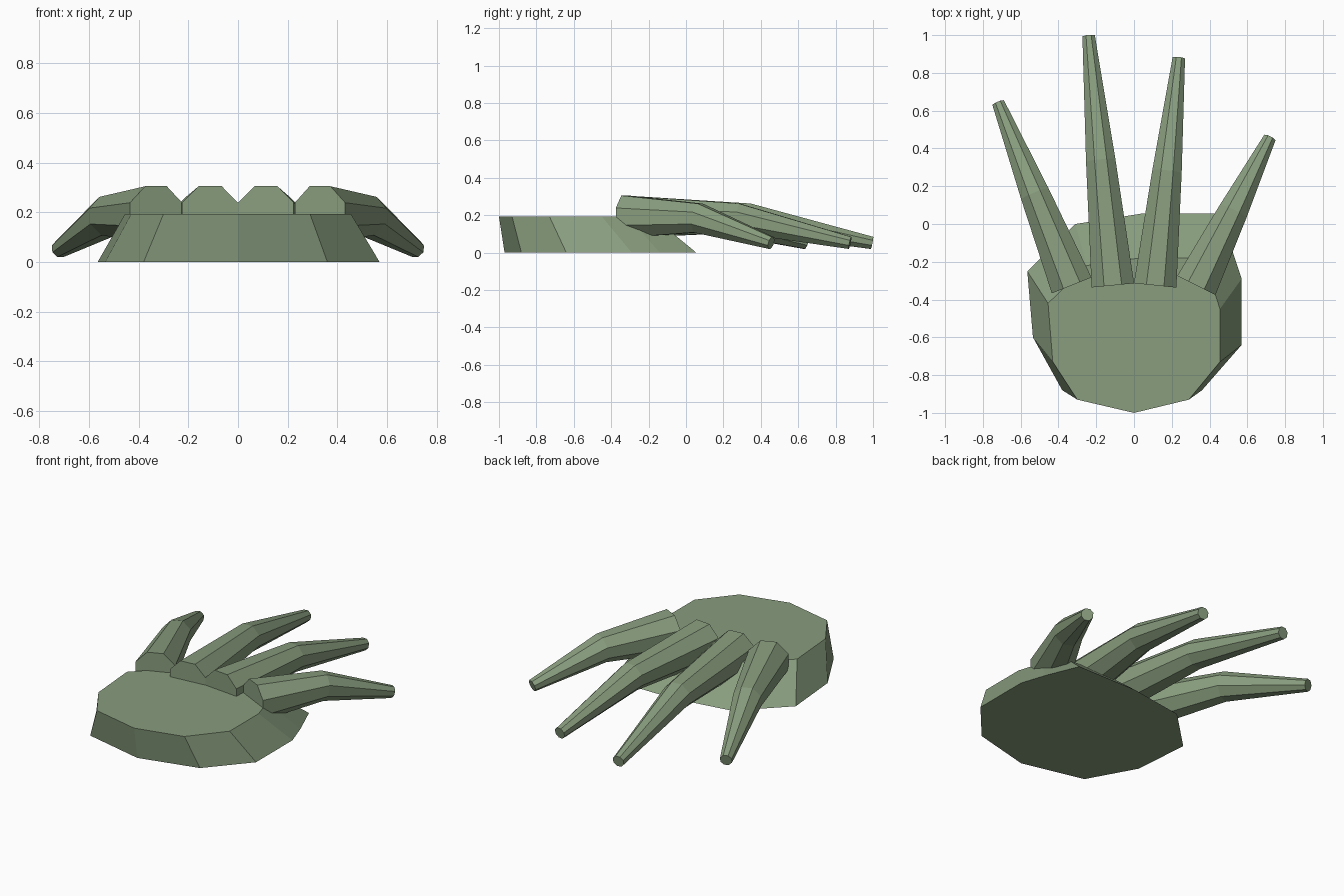
import bpy, bmesh, math
from mathutils import Vector

if "Cube" in bpy.data.objects:
    bpy.data.objects.remove(bpy.data.objects["Cube"])

green = bpy.data.materials.new("sage green")
green.diffuse_color = (0.25, 0.34, 0.21, 1)
green.use_nodes = True
green.node_tree.nodes["Principled BSDF"].inputs["Base Color"].default_value = green.diffuse_color


def loft(name, rings):
    """Skin a list of equal-length rings and cap both ends."""
    bm = bmesh.new()
    loops = [[bm.verts.new(p) for p in ring] for ring in rings]
    for a, b in zip(loops, loops[1:]):
        for i in range(len(a)):
            j = (i + 1) % len(a)
            bm.faces.new((a[i], a[j], b[j], b[i]))
    bm.faces.new(loops[0][::-1])
    bm.faces.new(loops[-1])
    bmesh.ops.recalc_face_normals(bm, faces=bm.faces)
    mesh = bpy.data.meshes.new(name)
    bm.to_mesh(mesh)
    bm.free()
    mesh.materials.append(green)
    obj = bpy.data.objects.new(name, mesh)
    bpy.context.collection.objects.link(obj)
    return obj


# Palm: tapered slab with an uneven eleven-sided outline
palm_bottom = [(0, -.97), (.36, -.88), (.57, -.64), (.57, -.29), (.52, -.14), (.44, .055),
               (.04, .055), (-.31, 0), (-.565, -.25), (-.535, -.60), (-.38, -.88)]
palm_top = [(0, -1), (.29, -.93), (.455, -.73), (.455, -.45), (.41, -.31), (.34, -.18),
            (.03, -.18), (-.25, -.22), (-.455, -.42), (-.43, -.73), (-.30, -.93)]
loft("palm", [[(x, y, 0) for x, y in palm_bottom],
              [(x, y, .193) for x, y in palm_top]])


def ring(center, direction, radius):
    """Octagon with a flat top, square to the direction."""
    d = direction.normalized()
    side = d.cross(Vector((0, 0, 1))).normalized()
    up = side.cross(d)
    r = radius / math.cos(math.pi / 8)
    angles = [math.pi / 8 + k * math.pi / 4 for k in range(8)]
    return [center + side * r * math.cos(a) + up * r * math.sin(a) for a in angles]


def finger(name, base, tip):
    """Tapered finger: level to the knuckle, then drooping to the tip."""
    a = Vector((*base, .192))
    c = Vector((*tip, .052))
    b = (a + c) / 2
    b.z = .185
    level = Vector((c.x - a.x, c.y - a.y, 0))
    bend = (b - a).normalized() + (c - b).normalized()
    loft(name, [ring(a, level, .113), ring(b, bend, .078), ring(c, c - b, .033)])


# Four fingers fanning out from the back of the palm
finger("outer_left_finger", (-.33, -.325), (-.718, .64))
finger("inner_left_finger", (-.112, -.325), (-.24, .994))
finger("inner_right_finger", (.112, -.325), (.237, .877))
finger("outer_right_finger", (.33, -.325), (.718, .455))
